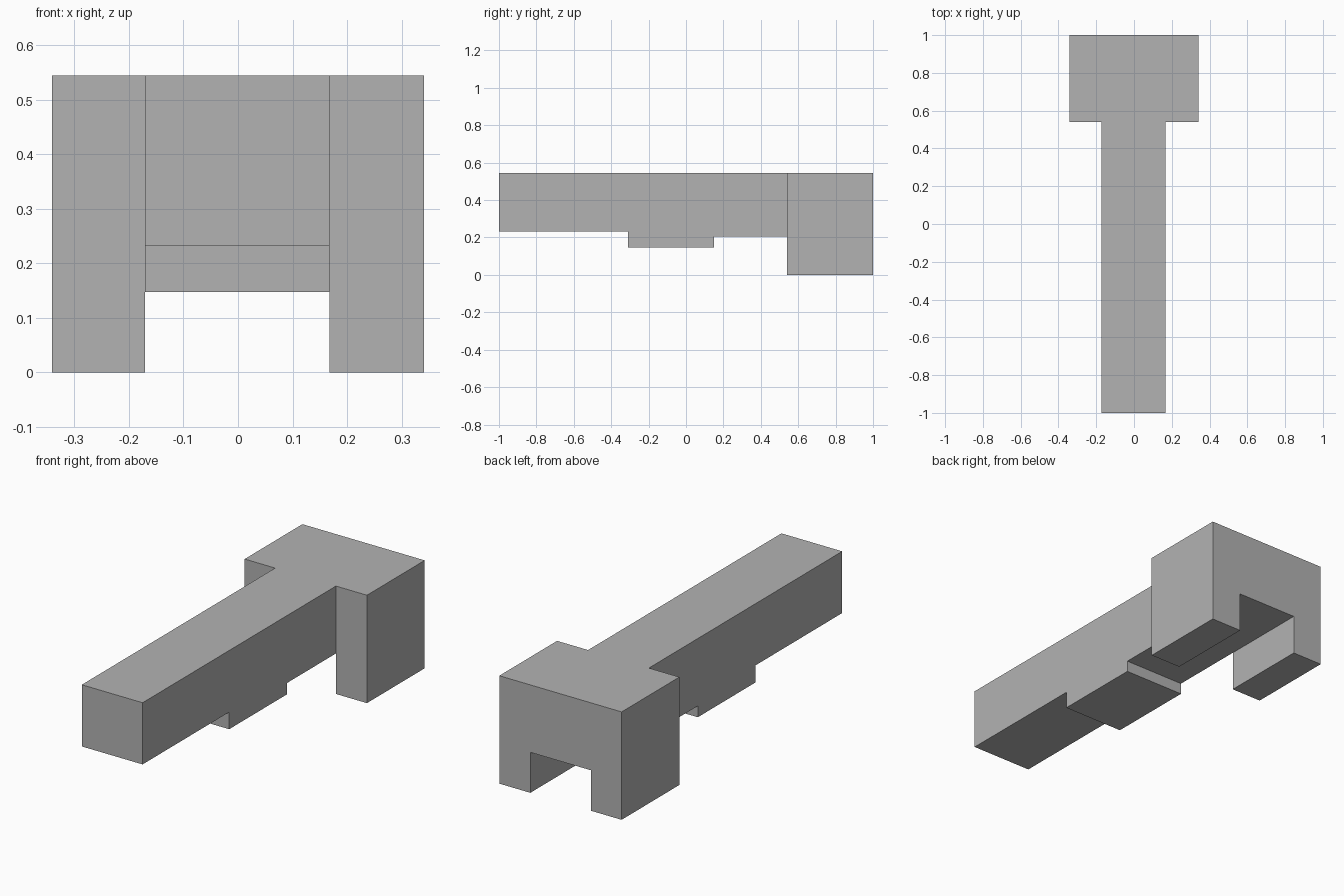
import bpy
import bmesh

cube = bpy.data.objects.get("Cube")
if cube:
    bpy.data.objects.remove(cube, do_unlink=True)

TOP = 0.544
BEAM_LEFT, BEAM_RIGHT = 0.168, -0.171
HEAD_HALF = 0.341
HEAD_FRONT = 0.54

grey = bpy.data.materials.new("plain grey")
grey.use_nodes = True
grey.diffuse_color = (0.45, 0.45, 0.45, 1)
grey.node_tree.nodes["Principled BSDF"].inputs["Base Color"].default_value = grey.diffuse_color


def extrude_profile(name, profile, x0, x1):
    """Solid made by sweeping a (y, z) outline from x0 to x1."""
    bm = bmesh.new()
    face = bm.faces.new([bm.verts.new((x0, y, z)) for y, z in profile])
    swept = bmesh.ops.extrude_face_region(bm, geom=[face])["geom"]
    verts = [v for v in swept if isinstance(v, bmesh.types.BMVert)]
    bmesh.ops.translate(bm, verts=verts, vec=(x1 - x0, 0, 0))
    bmesh.ops.recalc_face_normals(bm, faces=bm.faces)
    mesh = bpy.data.meshes.new(name)
    bm.to_mesh(mesh)
    bm.free()
    mesh.materials.append(grey)
    obj = bpy.data.objects.new(name, mesh)
    bpy.context.collection.objects.link(obj)
    return obj


# Long beam with a stepped underside, running through to the back
beam = extrude_profile("stepped_beam", [
    (-1, TOP), (-1, 0.233), (-0.31, 0.233), (-0.31, 0.147),
    (0.15, 0.147), (0.15, 0.204), (1, 0.204), (1, TOP),
], BEAM_RIGHT, BEAM_LEFT)

# Two full-height legs flanking the back of the beam, merged into it
leg_outline = [(HEAD_FRONT, 0), (1, 0), (1, TOP), (HEAD_FRONT, TOP)]
for name, inner, outer in (("left_leg", BEAM_LEFT, HEAD_HALF),
                           ("right_leg", BEAM_RIGHT, -HEAD_HALF)):
    leg = extrude_profile(name, leg_outline, inner, outer)
    union = beam.modifiers.new("join " + name, 'BOOLEAN')
    union.operation = 'UNION'
    union.solver = 'EXACT'
    union.object = leg
    bpy.context.view_layer.objects.active = beam
    bpy.ops.object.modifier_apply(modifier=union.name)
    bpy.data.objects.remove(leg, do_unlink=True)
